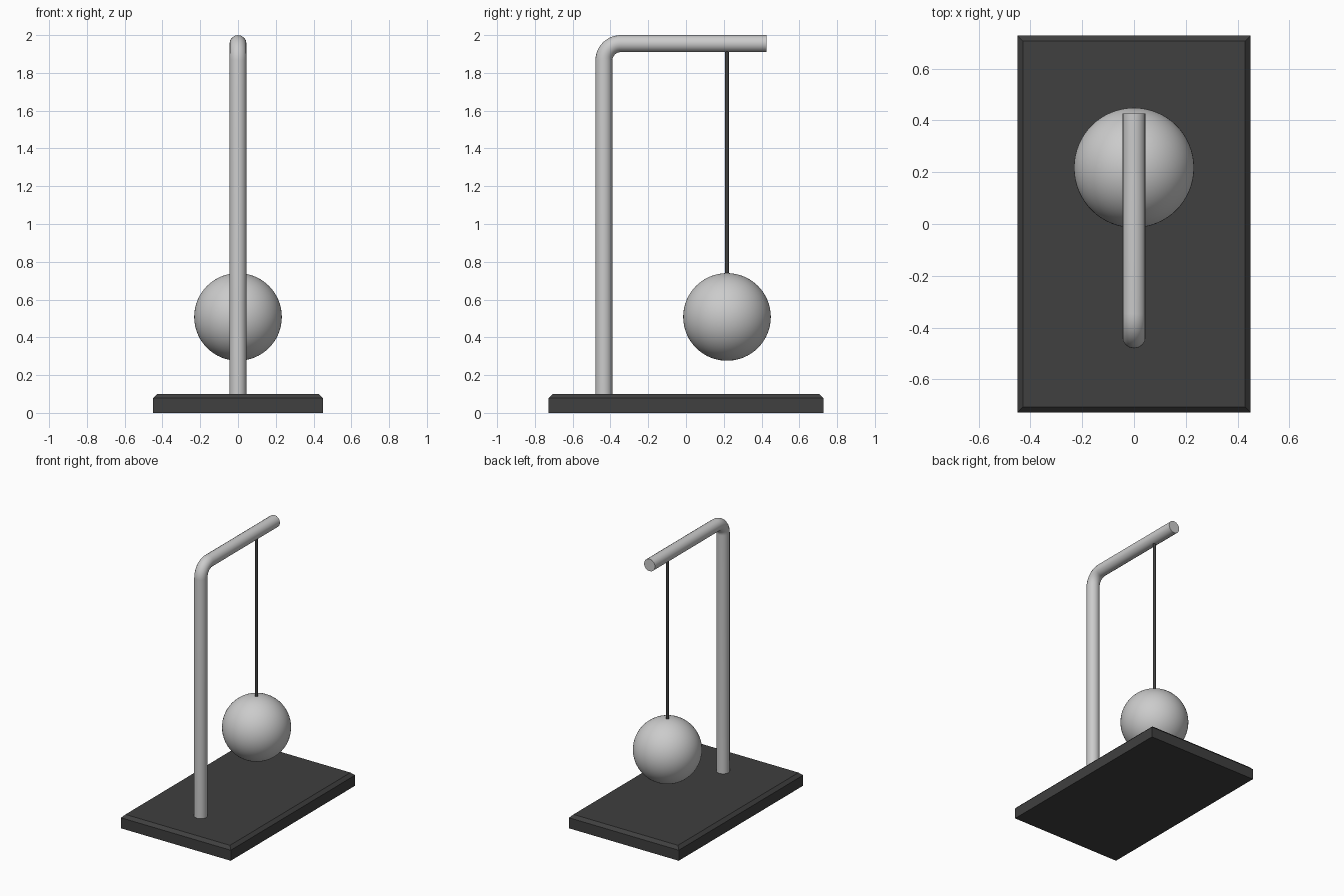
import bpy, bmesh, math

if "Cube" in bpy.data.objects:
    bpy.data.objects.remove(bpy.data.objects["Cube"])

dark = bpy.data.materials.new("dark")
dark.diffuse_color = (0.05, 0.05, 0.05, 1)
dark.use_nodes = True
dark.node_tree.nodes["Principled BSDF"].inputs["Base Color"].default_value = dark.diffuse_color


def smooth(obj):
    bpy.ops.object.select_all(action='DESELECT')
    obj.select_set(True)
    bpy.context.view_layer.objects.active = obj
    bpy.ops.object.shade_smooth_by_angle(angle=math.radians(35))


# Base slab with chamfered top rim
bpy.ops.mesh.primitive_cube_add(size=1, location=(0, 0, 0.05))
base = bpy.context.object
base.name = "base"
base.scale = (0.9, 1.455, 0.1)
bpy.ops.object.transform_apply(location=True, scale=True)
bm = bmesh.new()
bm.from_mesh(base.data)
rim = [e for e in bm.edges if all(v.co.z > 0.09 for v in e.verts)]
bmesh.ops.bevel(bm, geom=rim, offset=0.022, segments=1, affect='EDGES')
bm.to_mesh(base.data)
bm.free()
base.data.materials.append(dark)

# Bent tube stand: upright, rounded elbow, overhanging arm
R, Y0, Z1, BEND = 0.045, -0.435, 1.955, 0.09
path = [(0, Y0, 0.09)]
for i in range(13):
    a = math.pi - i / 12 * math.pi / 2
    path.append((0, Y0 + BEND + BEND * math.cos(a), Z1 - BEND + BEND * math.sin(a)))
path.append((0, 0.427, Z1))
curve = bpy.data.curves.new("stand", 'CURVE')
curve.dimensions = '3D'
curve.bevel_depth = R
curve.bevel_resolution = 6
curve.use_fill_caps = True
spline = curve.splines.new('POLY')
spline.points.add(len(path) - 1)
for p, co in zip(spline.points, path):
    p.co = (*co, 1)
stand = bpy.data.objects.new("stand", curve)
bpy.context.collection.objects.link(stand)
bpy.ops.object.select_all(action='DESELECT')
stand.select_set(True)
bpy.context.view_layer.objects.active = stand
bpy.ops.object.convert(target='MESH')
# Weld the end caps
bm = bmesh.new()
bm.from_mesh(stand.data)
bmesh.ops.remove_doubles(bm, verts=bm.verts, dist=1e-4)
bmesh.ops.recalc_face_normals(bm, faces=bm.faces)
bm.to_mesh(stand.data)
bm.free()
smooth(stand)

# Hanging cord
YB, ZB, RB = 0.217, 0.508, 0.232
lo, hi = ZB + RB - 0.005, Z1 - R + 0.01
bpy.ops.mesh.primitive_cylinder_add(vertices=16, radius=0.011, depth=hi - lo,
                                    location=(0, YB, (lo + hi) / 2))
cord = bpy.context.object
cord.name = "cord"
cord.data.materials.append(dark)
smooth(cord)

# Hanging ball
bpy.ops.mesh.primitive_uv_sphere_add(segments=64, ring_count=32, radius=RB,
                                     location=(0, YB, ZB))
ball = bpy.context.object
ball.name = "ball"
smooth(ball)
